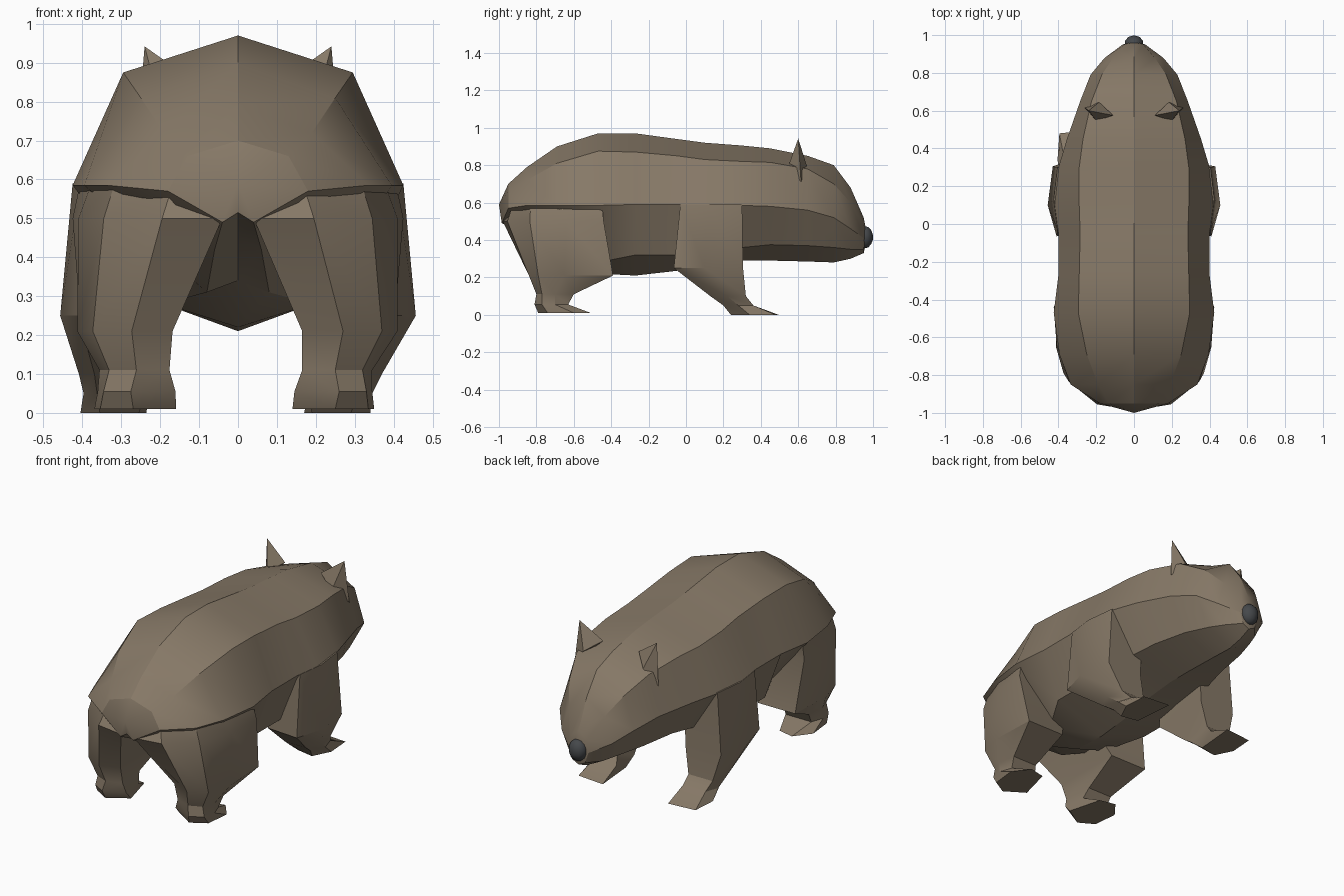
import bpy, bmesh, math
from mathutils import Vector

if "Cube" in bpy.data.objects:
    bpy.data.objects.remove(bpy.data.objects["Cube"])


def material(name, color):
    m = bpy.data.materials.new(name)
    m.diffuse_color = (*color, 1)
    m.use_nodes = True
    m.node_tree.nodes["Principled BSDF"].inputs["Base Color"].default_value = m.diffuse_color
    return m


FUR = material("fur", (0.24, 0.19, 0.135))
DARK = material("nose_dark", (0.06, 0.065, 0.07))


def finish(name, bm, mat, angle=25):
    bmesh.ops.recalc_face_normals(bm, faces=bm.faces)
    me = bpy.data.meshes.new(name)
    bm.to_mesh(me)
    bm.free()
    me.materials.append(mat)
    ob = bpy.data.objects.new(name, me)
    bpy.context.collection.objects.link(ob)
    bpy.ops.object.select_all(action='DESELECT')
    ob.select_set(True)
    bpy.context.view_layer.objects.active = ob
    bpy.ops.object.shade_smooth_by_angle(angle=math.radians(angle))
    return ob


def loft(name, rings, start=None, end=None, angle=25):
    """Skin closed rings; close the ends with a fan to a point or a flat cap."""
    bm = bmesh.new()
    vs = [[bm.verts.new(p) for p in r] for r in rings]
    n = len(vs[0])
    for a, b in zip(vs, vs[1:]):
        for i in range(n):
            j = (i + 1) % n
            bm.faces.new((a[i], a[j], b[j], b[i]))
    for ring, tip in ((vs[0], start), (vs[-1], end)):
        if tip is None:
            bm.faces.new(ring)
        else:
            t = bm.verts.new(tip)
            for i in range(n):
                bm.faces.new((ring[i], ring[(i + 1) % n], t))
    return finish(name, bm, FUR, angle)


# Body and head: y, top z, shoulder x z, widest x z, lower edge x z, belly z
SECTIONS = [
    (-.95, .70, .13, .66, .18, .57, .04, .49, .515),
    (-.85, .79, .19, .72, .335, .585, .06, .42, .45),
    (-.69, .90, .25, .81, .395, .585, .08, .31, .34),
    (-.47, .97, .295, .875, .425, .585, .19, .28, .22),
    (-.27, .97, .29, .87, .40, .59, .30, .32, .21),
    (-.05, .94, .285, .85, .40, .59, .30, .32, .235),
    (.10, .92, .29, .83, .42, .59, .28, .34, .27),
    (.30, .905, .29, .82, .40, .585, .26, .36, .29),
    (.45, .89, .27, .815, .355, .58, .23, .375, .29),
    (.65, .85, .225, .78, .285, .56, .19, .37, .285),
    (.79, .80, .17, .70, .23, .52, .14, .36, .28),
    (.88, .68, .11, .60, .155, .46, .10, .35, .30),
    (.95, .52, .05, .48, .06, .41, .04, .35, .33),
]
rings = []
for k, (y, zt, xs, zs, xw, zw, xl, zl, zb) in enumerate(SECTIONS):
    half = [(xs, zs), (xw, zw), (xl, zl)]
    pts = [(0, zt)] + half + [(0, zb)] + [(-x, z) for x, z in reversed(half)]
    # the rump ring leans back so its lower points end furthest out
    rings.append([(x, y - (.035 if k == 0 and z < .55 else 0), z) for x, z in pts])
loft("body", rings, (0, -1, .59), (0, .97, .42))


# Legs: (z, outline points as x y, starting at the inner back corner)
def leg(name, rows, side, splay=0):
    out = []
    for z, pts in rows:
        s = splay * max(0, 1 - z / .25)
        out.append([(side * (x + s), y, z) for x, y in pts])
    loft(name, out, angle=32)


REAR = [
    (.595, [(.10, -.90), (.165, -.925), (.315, -.83), (.375, -.67), (.405, -.45), (.15, -.45)]),
    (.50, [(.04, -.98), (.195, -.955), (.345, -.835), (.41, -.64), (.425, -.44), (.06, -.50)]),
    (.21, [(.165, -.80), (.27, -.84), (.37, -.79), (.41, -.65), (.40, -.39), (.17, -.39)]),
    (.11, [(.165, -.77), (.25, -.80), (.32, -.77), (.345, -.70), (.33, -.60), (.18, -.60)]),
    (.055, [(.145, -.76), (.26, -.81), (.33, -.77), (.345, -.70), (.32, -.63), (.16, -.63)]),
    (.01, [(.14, -.72), (.25, -.79), (.335, -.74), (.35, -.60), (.28, -.51), (.19, -.53)]),
]
FRONT = [
    (.59, [(.20, -.03), (.405, -.03), (.425, .13), (.405, .30), (.20, .30)]),
    (.25, [(.22, -.05), (.41, -.065), (.457, .10), (.43, .305), (.21, .305)]),
    (.10, [(.20, .13), (.33, .13), (.37, .22), (.35, .32), (.20, .32)]),
    (.05, [(.18, .20), (.31, .20), (.345, .28), (.32, .36), (.18, .36)]),
    (0, [(.19, .26), (.29, .24), (.34, .34), (.33, .48), (.17, .495)]),
]
for side, label in ((1, "right"), (-1, "left")):
    leg("rear_leg_" + label, REAR, side, 0 if side > 0 else .02)
    leg("front_leg_" + label, FRONT, side, 0 if side > 0 else .065)

    # Ear: thin four-sided spike leaning outward
    bm = bmesh.new()
    base = [(.26, .615, .71), (.185, .645, .80), (.11, .575, .85), (.20, .545, .79)]
    vs = [bm.verts.new((side * x, y, z)) for x, y, z in base]
    tip = bm.verts.new((side * .24, .60, .942))
    for i in range(4):
        bm.faces.new((vs[i], vs[(i + 1) % 4], tip))
    bm.faces.new(vs)
    finish("ear_" + label, bm, FUR, 10)

# Nose: small dark flattened ball
bm = bmesh.new()
bmesh.ops.create_uvsphere(bm, u_segments=10, v_segments=7, radius=1)
for v in bm.verts:
    v.co = Vector((v.co.x * .052, .955 + v.co.y * .045, .415 + v.co.z * .06))
finish("nose", bm, DARK, 40)
